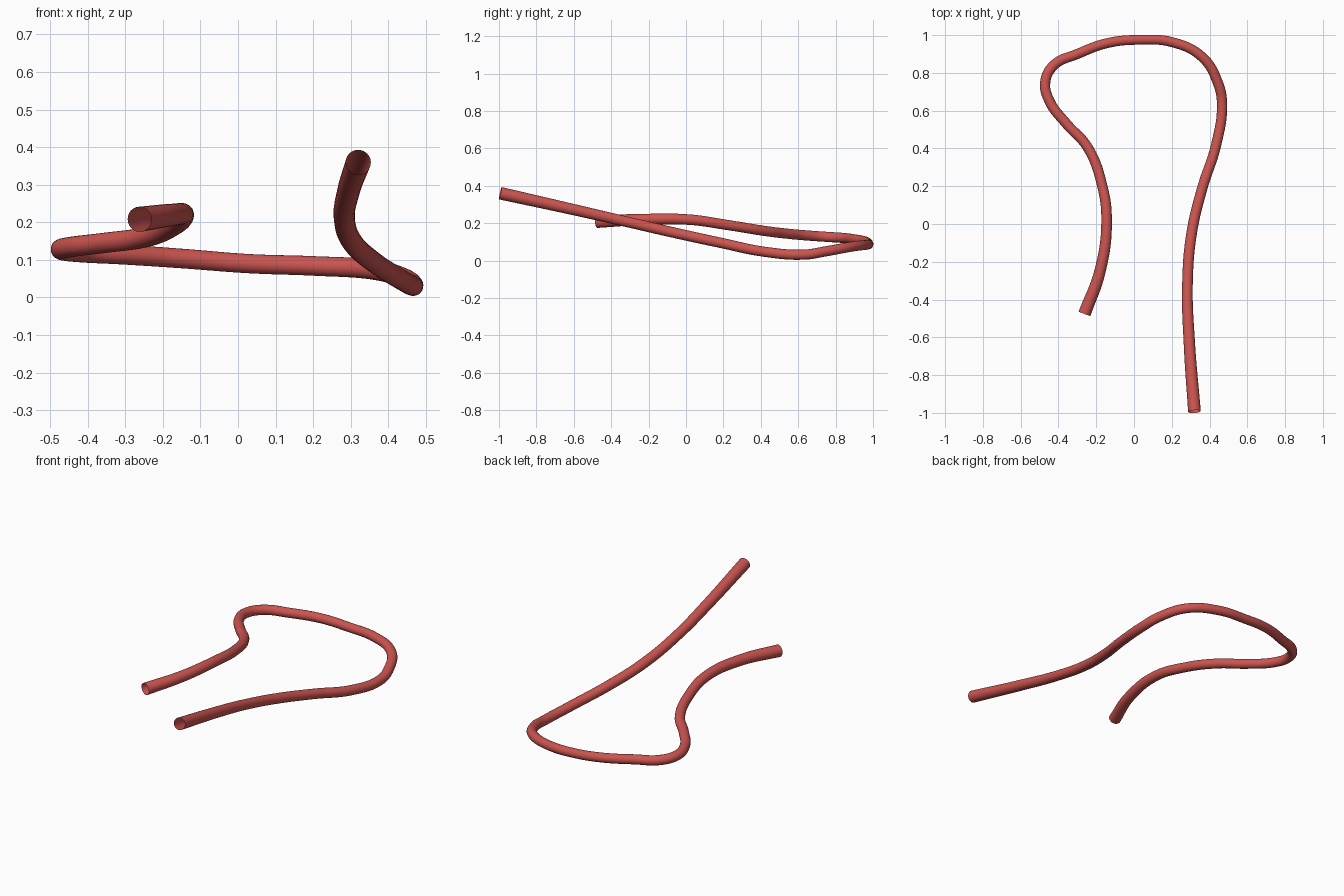
import bpy

# Centre line of the hose: x, y, z, radius
PATH = [
    (-0.262, -0.475, 0.208, 0.0335),
    (-0.180, -0.250, 0.219, 0.030),
    (-0.145, 0.015, 0.219, 0.028),
    (-0.170, 0.210, 0.192, 0.027),
    (-0.248, 0.410, 0.160, 0.027),
    (-0.357, 0.530, 0.145, 0.027),
    (-0.447, 0.650, 0.134, 0.027),
    (-0.470, 0.750, 0.127, 0.027),
    (-0.425, 0.840, 0.121, 0.027),
    (-0.300, 0.900, 0.114, 0.0265),
    (-0.140, 0.958, 0.103, 0.026),
    (0.030, 0.975, 0.090, 0.0255),
    (0.200, 0.963, 0.084, 0.026),
    (0.360, 0.885, 0.074, 0.0265),
    (0.445, 0.745, 0.049, 0.027),
    (0.466, 0.635, 0.032, 0.027),
    (0.435, 0.420, 0.047, 0.027),
    (0.360, 0.185, 0.095, 0.0275),
    (0.305, -0.050, 0.146, 0.028),
    (0.283, -0.320, 0.208, 0.028),
    (0.293, -0.630, 0.279, 0.030),
    (0.320, -0.993, 0.360, 0.0335),
]

red = bpy.data.materials.new("red rubber")
red.diffuse_color = (0.60, 0.09, 0.08, 1.0)

# Open-ended tube swept along the path
curve = bpy.data.curves.new("hose", 'CURVE')
curve.dimensions = '3D'
curve.bevel_depth = 1.0
curve.bevel_resolution = 10
curve.resolution_u = 8
curve.use_fill_caps = False
spline = curve.splines.new('BEZIER')
spline.bezier_points.add(len(PATH) - 1)
for point, (x, y, z, r) in zip(spline.bezier_points, PATH):
    point.co = (x, y, z)
    point.radius = r
    point.handle_left_type = point.handle_right_type = 'AUTO'
curve.materials.append(red)

hose = bpy.data.objects.new("hose", curve)
bpy.context.collection.objects.link(hose)

# Turn the sweep into a smooth mesh
bpy.context.view_layer.objects.active = hose
hose.select_set(True)
bpy.ops.object.convert(target='MESH')
bpy.ops.object.shade_smooth_by_angle()
